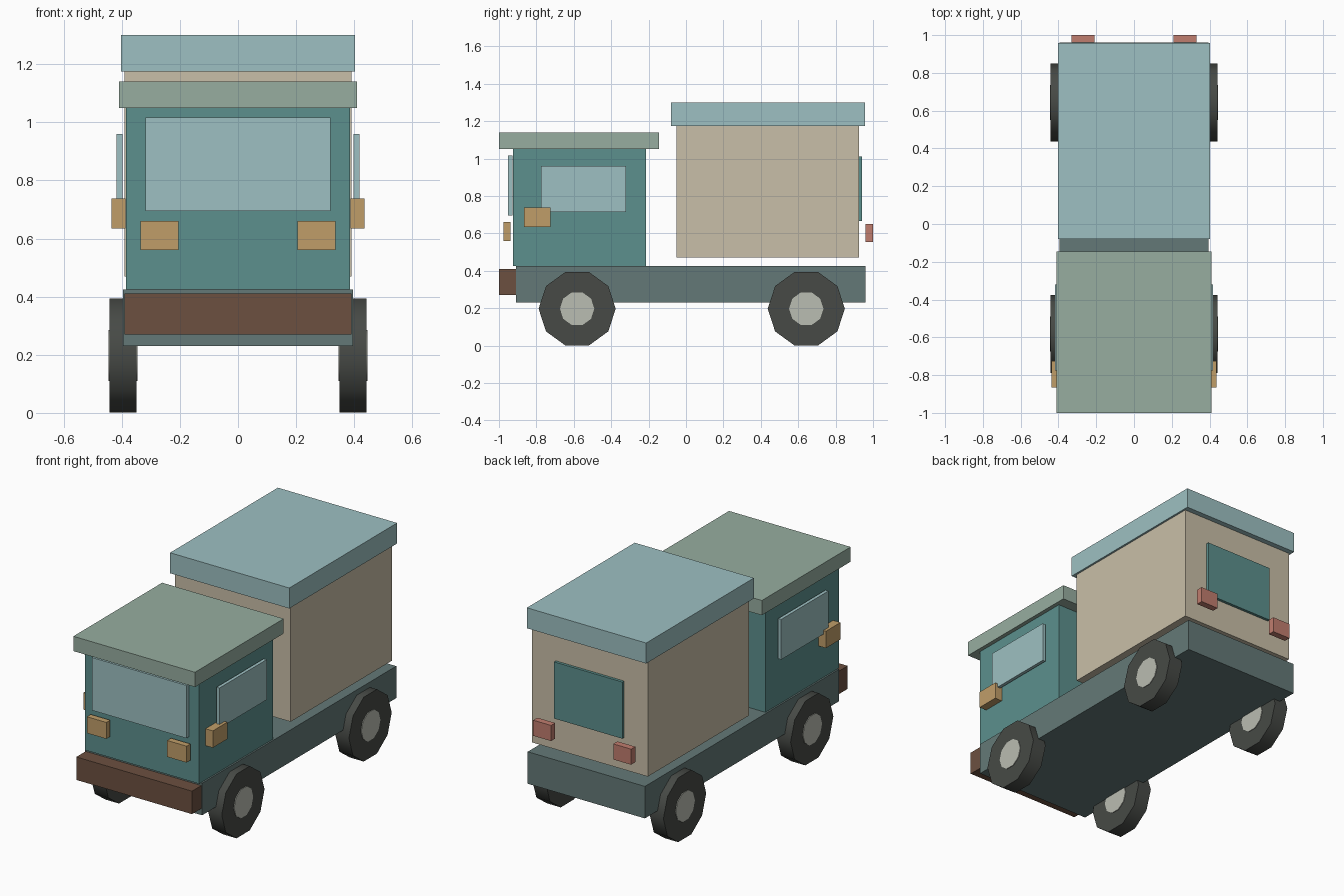
import bpy
import math

cube = bpy.data.objects.get("Cube")
if cube:
    bpy.data.objects.remove(cube, do_unlink=True)


def linear(c):
    c /= 255
    return c / 12.92 if c <= 0.04045 else ((c + 0.055) / 1.055) ** 2.4


def material(name, r, g, b):
    mat = bpy.data.materials.new(name)
    mat.use_nodes = True
    colour = (linear(r), linear(g), linear(b), 1)
    mat.diffuse_color = colour
    shader = mat.node_tree.nodes["Principled BSDF"]
    shader.inputs["Base Color"].default_value = colour
    shader.inputs["Roughness"].default_value = 0.8
    return mat


teal = material("teal", 92, 144, 141)
sky = material("pale blue", 157, 192, 194)
sage = material("sage green", 151, 174, 160)
beige = material("beige", 201, 191, 168)
slate = material("slate", 100, 121, 119)
brown = material("brown", 108, 80, 64)
amber = material("amber", 192, 158, 105)
red = material("dusty red", 192, 125, 110)
rubber = material("tyre grey", 71, 74, 70)
silver = material("hub grey", 186, 189, 178)


def box(name, mat, xs, ys, zs):
    """Block spanning the given (low, high) range on each axis."""
    spans = (xs, ys, zs)
    bpy.ops.mesh.primitive_cube_add(size=1, location=[(a + b) / 2 for a, b in spans])
    obj = bpy.context.object
    obj.name = name
    obj.scale = [b - a for a, b in spans]
    bpy.ops.object.transform_apply(location=False, rotation=False, scale=True)
    obj.data.materials.append(mat)
    return obj


def centred(name, mat, half_width, ys, zs):
    return box(name, mat, (-half_width, half_width), ys, zs)


def pair(name, mat, xs, ys, zs):
    box("left_" + name, mat, xs, ys, zs)
    box("right_" + name, mat, (-xs[1], -xs[0]), ys, zs)


def disc(name, mat, radius, width, x, y, z):
    """Ten-sided wheel part with its axle along x and a flat at the bottom."""
    bpy.ops.mesh.primitive_cylinder_add(vertices=10, radius=radius, depth=width)
    obj = bpy.context.object
    obj.name = name
    obj.rotation_euler = (math.pi / 2, 0, math.pi / 2)
    # Roll about the axle so that corners point forward and back
    bpy.ops.object.transform_apply(location=False, rotation=True, scale=False)
    if min(abs(v.co.z) for v in obj.data.vertices) > 0.01 * radius:
        obj.rotation_euler.x = math.pi / 10
        bpy.ops.object.transform_apply(location=False, rotation=True, scale=False)
    obj.location = (x, y, z)
    obj.data.materials.append(mat)
    bpy.ops.object.shade_smooth_by_angle(angle=math.radians(40))


# Chassis and bumper
centred("chassis", slate, 0.395, (-0.91, 0.96), (0.23, 0.425))
centred("front_bumper", brown, 0.39, (-1, -0.91), (0.27, 0.41))

# Cab with roof, glass, lamps and mirrors
centred("cab", teal, 0.385, (-0.925, -0.215), (0.425, 1.05))
centred("cab_roof", sage, 0.41, (-1, -0.145), (1.05, 1.14))
centred("windscreen", sky, 0.319, (-0.952, -0.927), (0.695, 1.017))
pair("side_window", sky, (0.398, 0.418), (-0.775, -0.32), (0.715, 0.96))
pair("headlight", amber, (0.205, 0.336), (-0.975, -0.938), (0.56, 0.66))
pair("mirror", amber, (0.387, 0.436), (-0.865, -0.725), (0.635, 0.738))

# Cargo body with roof, rear panel and tail lights
centred("cargo_box", beige, 0.39, (-0.05, 0.925), (0.47, 1.175))
centred("cargo_roof", sky, 0.402, (-0.08, 0.958), (1.175, 1.3))
centred("rear_panel", teal, 0.23, (0.925, 0.942), (0.665, 1.01))
pair("tail_light", red, (0.21, 0.33), (0.96, 1), (0.555, 0.65))

# Wheels
for end, y in (("front", -0.582), ("rear", 0.643)):
    for side, s in (("left", 1), ("right", -1)):
        disc(f"{end}_{side}_tyre", rubber, 0.206, 0.092, s * 0.396, y, 0.197)
        disc(f"{end}_{side}_hub", silver, 0.092, 0.1, s * 0.396, y, 0.197)
